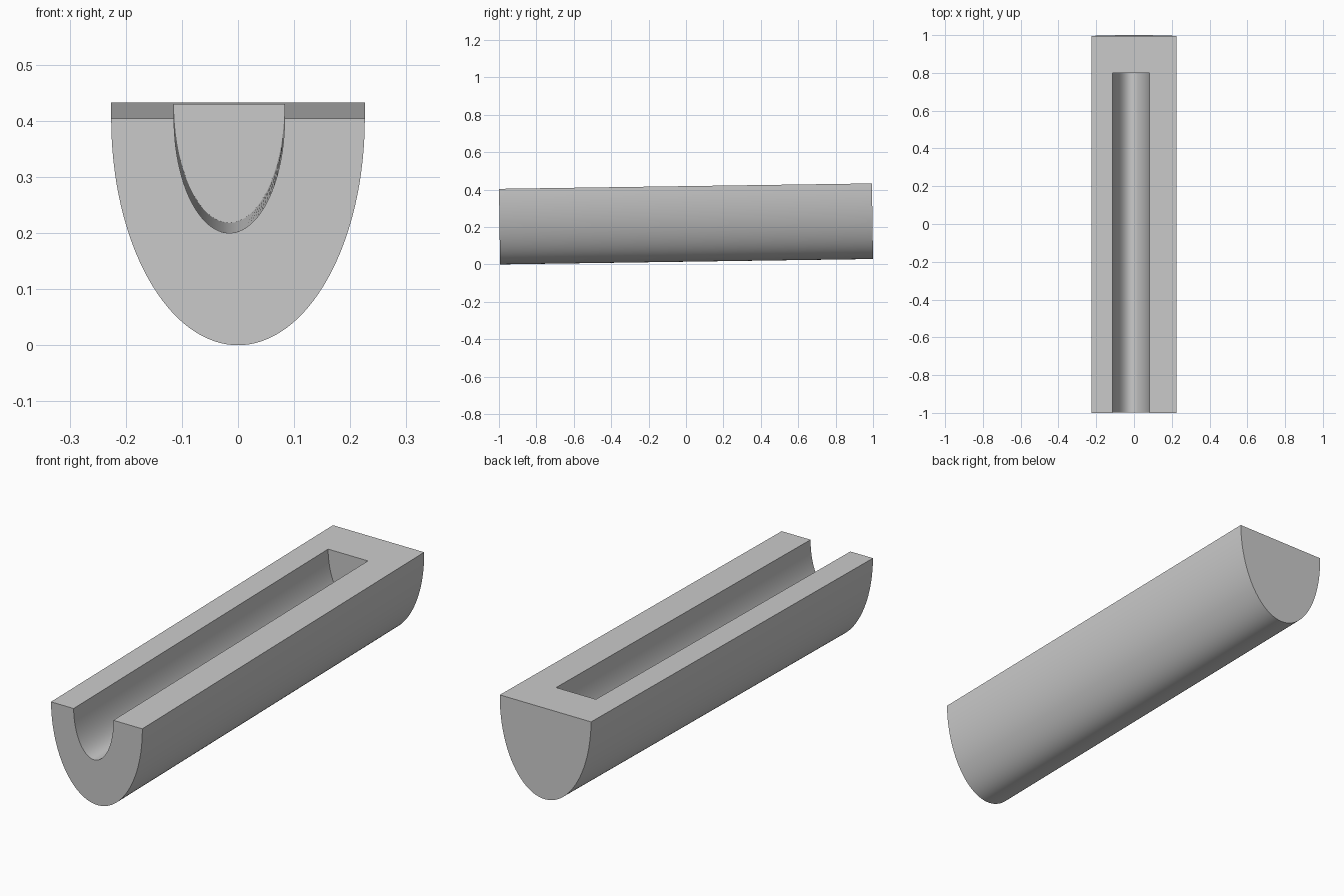
import bpy
import bmesh
import math
from mathutils import Matrix

cube = bpy.data.objects.get("Cube")
if cube:
    bpy.data.objects.remove(cube, do_unlink=True)

HEIGHT, HALF_WIDTH, LENGTH = 0.404, 0.226, 1.994
GROOVE_X, GROOVE_HALF, GROOVE_END = -0.0155, 0.0985, 0.803
SEGMENTS = 64
TILT = 0.0145

# Plain grey material
grey = bpy.data.materials.new("plain_grey")
grey.use_nodes = True
colour = (0.6, 0.6, 0.6, 1)
grey.diffuse_color = colour
grey.node_tree.nodes["Principled BSDF"].inputs["Base Color"].default_value = colour

bm = bmesh.new()


def half_ellipse(centre_x, half_width, depth, y):
    """Hanging half ellipse from left rim to right rim."""
    ring = []
    for i in range(SEGMENTS + 1):
        a = math.pi * i / SEGMENTS
        ring.append(bm.verts.new((centre_x - half_width * math.cos(a), y,
                                  HEIGHT - depth * math.sin(a))))
    return ring


def bridge(first, second):
    for i in range(SEGMENTS):
        bm.faces.new((first[i], first[i + 1], second[i + 1], second[i]))


# Half-round body and the groove, open at the front
outer_front = half_ellipse(0, HALF_WIDTH, HEIGHT, -LENGTH / 2)
outer_back = half_ellipse(0, HALF_WIDTH, HEIGHT, LENGTH / 2)
groove_front = half_ellipse(GROOVE_X, GROOVE_HALF, 0.204, -LENGTH / 2)
groove_back = half_ellipse(GROOVE_X, GROOVE_HALF, 0.212, GROOVE_END)
bridge(outer_front, outer_back)
bridge(groove_front, groove_back)

# End caps, groove end wall and flat top
bm.faces.new(outer_front + groove_front[::-1])
bm.faces.new(outer_back)
bm.faces.new(groove_back)
bm.faces.new((outer_front[0], groove_front[0], groove_back[0], groove_back[-1],
              groove_front[-1], outer_front[-1], outer_back[-1], outer_back[0]))
bmesh.ops.recalc_face_normals(bm, faces=bm.faces[:])

# Slight rise towards the back
bm.transform(Matrix.Translation((0, 0.003, math.sin(TILT) * LENGTH / 2))
             @ Matrix.Rotation(TILT, 4, 'X'))

mesh = bpy.data.meshes.new("grooved_half_round_bar")
bm.to_mesh(mesh)
bm.free()
mesh.materials.append(grey)
mesh.shade_smooth()
mesh.set_sharp_from_angle(angle=math.radians(30))
bar = bpy.data.objects.new("grooved_half_round_bar", mesh)
bpy.context.collection.objects.link(bar)
